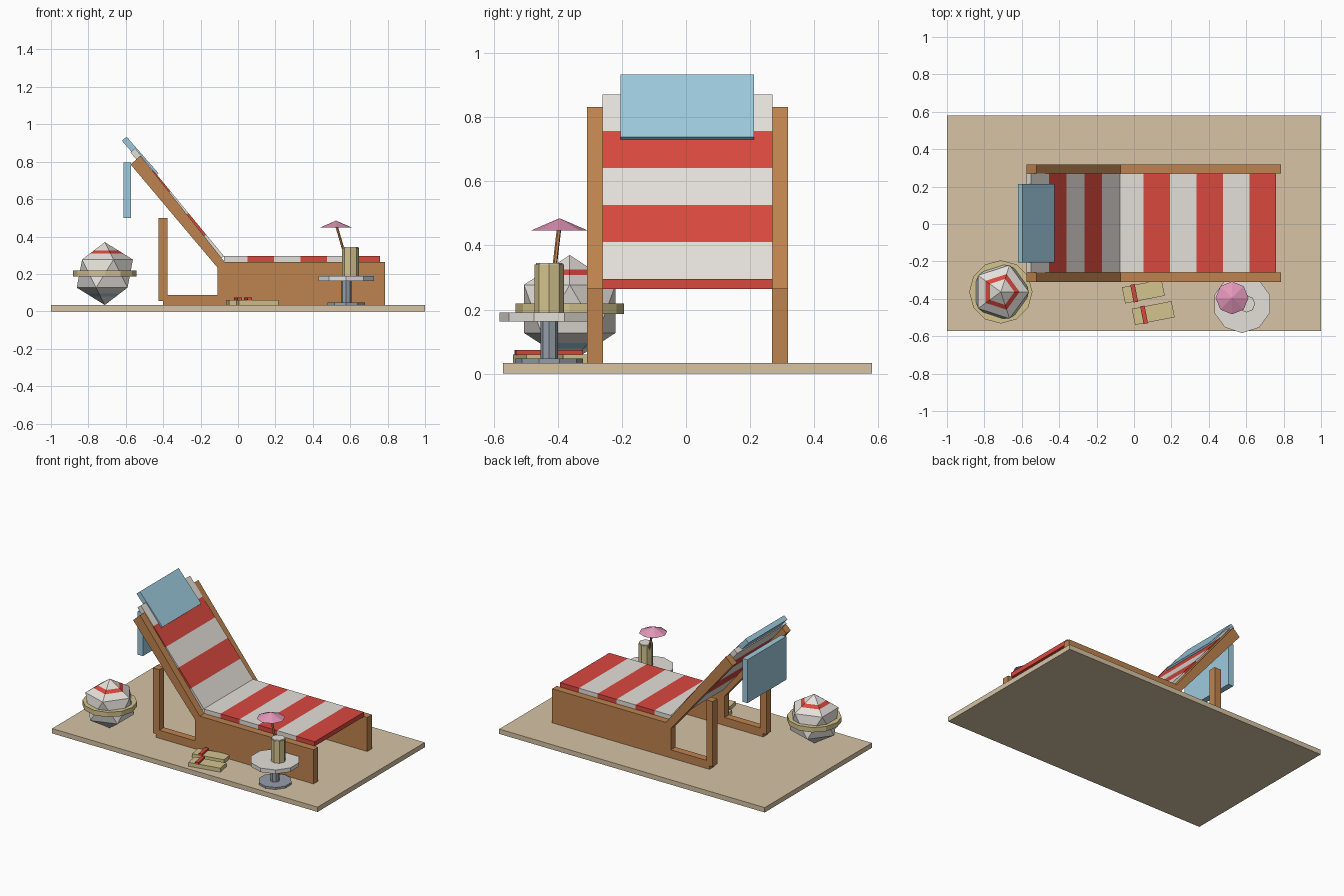
import bpy, bmesh, math
from mathutils import Vector, Matrix

if "Cube" in bpy.data.objects:
    bpy.data.objects.remove(bpy.data.objects["Cube"])


def material(name, r, g, b):
    m = bpy.data.materials.new(name)
    lin = [(c / 255 / 12.92 if c < 10 else ((c / 255 + 0.055) / 1.055) ** 2.4) for c in (r, g, b)]
    m.diffuse_color = (*lin, 1)
    m.use_nodes = True
    m.node_tree.nodes["Principled BSDF"].inputs["Base Color"].default_value = m.diffuse_color
    return m


SAND = material("sand", 214, 196, 165)
WOOD = material("wood", 190, 131, 78)
RED = material("red", 216, 72, 62)
WHITE = material("white", 228, 224, 218)
BLUE = material("light_blue", 158, 202, 222)
STRAW = material("straw", 212, 196, 142)
METAL = material("grey_metal", 150, 158, 170)
PINK = material("pink", 226, 150, 185)


def finish(name, bm, *mats):
    bmesh.ops.recalc_face_normals(bm, faces=bm.faces)
    me = bpy.data.meshes.new(name)
    bm.to_mesh(me)
    bm.free()
    ob = bpy.data.objects.new(name, me)
    for m in mats:
        me.materials.append(m)
    bpy.context.collection.objects.link(ob)
    return ob


def box(name, lo, hi, mat):
    bm = bmesh.new()
    lo, hi = Vector(lo), Vector(hi)
    bmesh.ops.create_cube(bm, size=1, matrix=Matrix.Translation((lo + hi) / 2) @ Matrix.Diagonal((*(hi - lo), 1)))
    return finish(name, bm, mat)


def prism(name, profile, y0, y1, mat):
    """Extrude an x-z outline along y."""
    bm = bmesh.new()
    face = bm.faces.new([bm.verts.new((x, y0, z)) for x, z in profile])
    geom = bmesh.ops.extrude_face_region(bm, geom=[face])["geom"]
    bmesh.ops.translate(bm, vec=(0, y1 - y0, 0), verts=[v for v in geom if isinstance(v, bmesh.types.BMVert)])
    return finish(name, bm, mat)


def cone(name, x, y, z0, z1, r0, r1, sides, mat):
    bm = bmesh.new()
    bmesh.ops.create_cone(bm, cap_ends=True, segments=sides, radius1=r0, radius2=r1, depth=z1 - z0,
                          matrix=Matrix.Translation((x, y, (z0 + z1) / 2)))
    return finish(name, bm, mat)


def slab(name, start, direction, length, thick, y0, y1, mat):
    """Sloping slab whose upper face starts at the given x-z point."""
    p, u = Vector(start), Vector(direction).normalized()
    n = Vector((-u.y, u.x)) * thick
    return prism(name, [p, p + u * length, p + u * length + n, p + n], y0, y1, mat)


# Ground slab
box("sand_base", (-1, -0.572, 0), (1, 0.581, 0.033), SAND)

# Lounger side frames and rear posts
FRAME = [(-0.40, 0.033), (0.785, 0.033), (0.785, 0.265), (-0.072, 0.265), (-0.522, 0.832),
         (-0.574, 0.785), (-0.109, 0.233), (-0.109, 0.088), (-0.40, 0.088)]
for side, y0, y1 in (("front", -0.309, -0.259), ("back", 0.269, 0.319)):
    prism(side + "_side_frame", FRAME, y0, y1, WOOD)
    box(side + "_rear_post", (-0.424, y0, 0.056), (-0.376, y1, 0.5), WOOD)

# Striped seat cushion
edges = [-0.075] + [0.05 + 0.142 * i for i in range(6)]
for i in range(6):
    box(f"seat_stripe_{i + 1}", (edges[i], -0.26, 0.264), (edges[i + 1], 0.27, 0.295), RED if i % 2 else WHITE)

# Striped backrest cushion
UP = Vector((-0.475, 0.577)).normalized()
FOOT = Vector((-0.075, 0.295))
STEP = 0.1495
for i in range(5):
    slab(f"back_stripe_{i + 1}", FOOT + UP * STEP * i, UP, STEP, 0.033, -0.26, 0.27, RED if i % 2 else WHITE)

# Towel draped over the backrest
slab("towel_front", (-0.425, 0.738), (-0.171, 0.196), 0.26, 0.033, -0.205, 0.213, BLUE)
box("towel_back", (-0.612, -0.205, 0.5), (-0.573, 0.213, 0.795), BLUE)

# Beach ball with coloured bands
bm = bmesh.new()
bmesh.ops.create_icosphere(bm, subdivisions=1, radius=0.168,
                           matrix=Matrix.Translation((-0.712, -0.363, 0.202)))
for z in (0.079, 0.096, 0.308, 0.325):
    bmesh.ops.bisect_plane(bm, geom=bm.verts[:] + bm.edges[:] + bm.faces[:], plane_co=(0, 0, z), plane_no=(0, 0, 1))
for f in bm.faces:
    z = f.calc_center_median().z
    f.material_index = 1 if 0.308 < z < 0.325 else 2 if 0.079 < z < 0.096 else 0
finish("beach_ball", bm, WHITE, RED, BLUE)
cone("ball_ring", -0.712, -0.363, 0.186, 0.219, 0.169, 0.169, 12, STRAW)

# Sandals with straps
for i, (x, y) in enumerate(((0.05, -0.361), (0.103, -0.476))):
    for part, lo, hi, mat in (("sole", (-0.108, -0.044, 0.033), (0.108, 0.044, 0.06), STRAW),
                              ("strap", (-0.062, -0.048, 0.058), (-0.038, 0.048, 0.073), RED)):
        ob = box(f"sandal_{part}_{i + 1}", lo, hi, mat)
        ob.data.transform(Matrix.Translation((x, y, 0)) @ Matrix.Rotation(math.radians(11), 4, "Z"))

# Side table
TX, TY = 0.578, -0.427
cone("table_foot", TX, TY, 0.033, 0.047, 0.105, 0.105, 10, METAL)
cone("table_column", TX, TY, 0.045, 0.165, 0.028, 0.028, 8, METAL)
cone("table_top", TX, TY, 0.163, 0.19, 0.156, 0.156, 10, WHITE)

# Drink with paper umbrella
cone("cup", 0.602, TY, 0.19, 0.34, 0.046, 0.046, 8, STRAW)
cone("drink_surface", 0.602, TY, 0.338, 0.345, 0.042, 0.042, 8, WHITE)
a, b = Vector((0.572, -0.414, 0.3)), Vector((0.524, -0.395, 0.465))
stick = cone("umbrella_stick", 0, 0, -(b - a).length / 2, (b - a).length / 2, 0.007, 0.007, 6, WOOD)
stick.data.transform(Matrix.Translation((a + b) / 2) @ (b - a).to_track_quat("Z", "Y").to_matrix().to_4x4())
cone("umbrella_canopy", 0.524, -0.395, 0.447, 0.485, 0.088, 0.0, 8, PINK)
